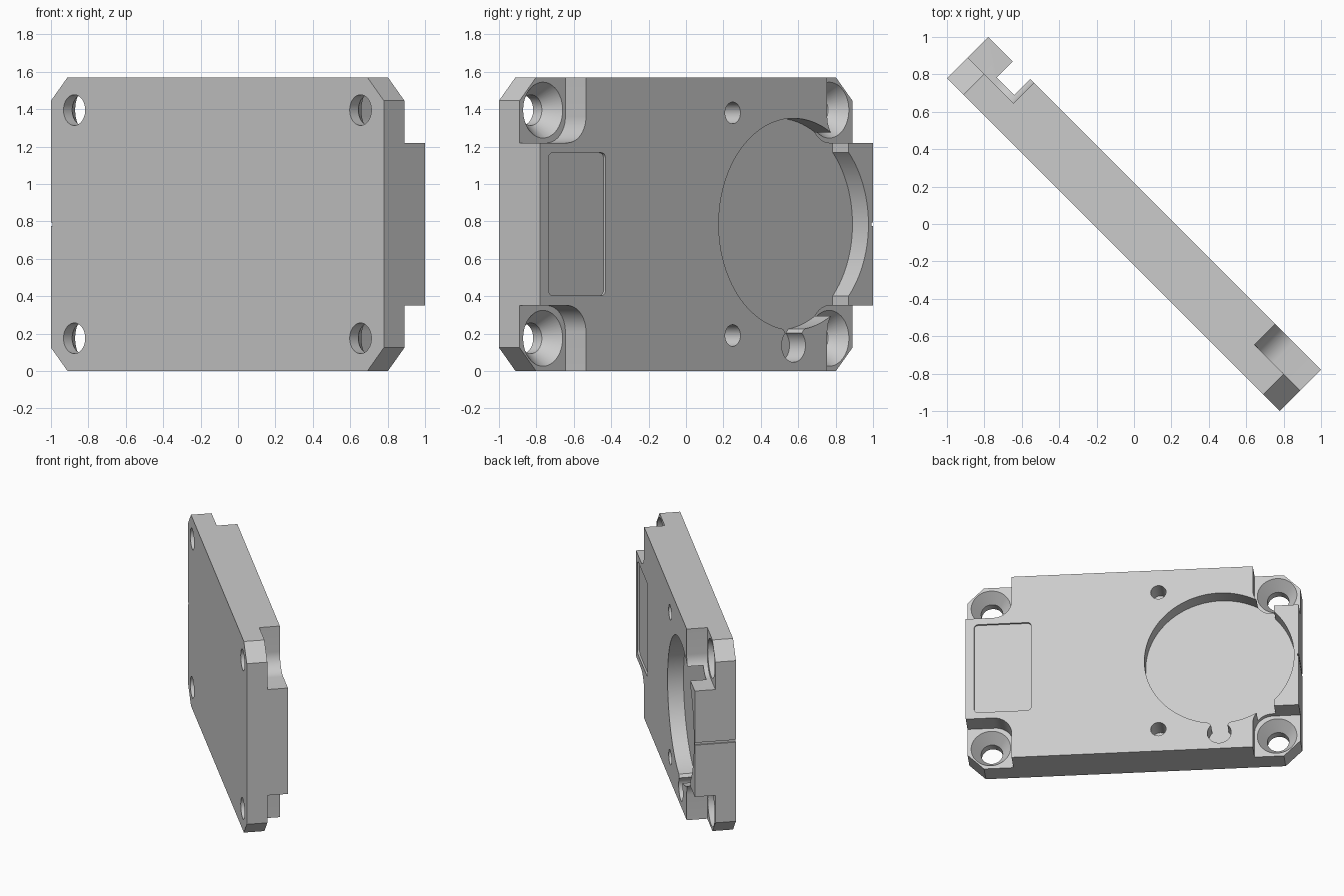
import bpy, bmesh, math
from mathutils import Matrix

cube = bpy.data.objects.get("Cube")
if cube:
    bpy.data.objects.remove(cube, do_unlink=True)

HALF_L, HALF_T, MID = 1.2587, 0.1556, 0.785
FLOOR = 0.035          # floor of the round pocket
TOP = 0.3              # cutters reach past the back face

grey = bpy.data.materials.new("light grey")
grey.use_nodes = True
grey.diffuse_color = (0.6, 0.6, 0.6, 1)
grey.node_tree.nodes["Principled BSDF"].inputs["Base Color"].default_value = (0.6, 0.6, 0.6, 1)


def arc(cx, cz, r, start, end, n):
    """Points on an arc, angles in degrees."""
    return [(cx + r * math.cos(math.radians(start + (end - start) * i / n)),
             cz + r * math.sin(math.radians(start + (end - start) * i / n))) for i in range(n + 1)]


def circle(cx, cz, r, n=48):
    return arc(cx, cz, r, 0, 360, n)[:-1]


def loft(name, front, back, y0, y1):
    """Solid between two matching outlines in the xz plane."""
    bm = bmesh.new()
    a = [bm.verts.new((x, y0, z + MID)) for x, z in front]
    b = [bm.verts.new((x, y1, z + MID)) for x, z in back]
    bm.faces.new(a)
    bm.faces.new(b[::-1])
    for i in range(len(a)):
        j = (i + 1) % len(a)
        bm.faces.new((a[i], b[i], b[j], a[j]))
    bmesh.ops.recalc_face_normals(bm, faces=bm.faces)
    mesh = bpy.data.meshes.new(name)
    bm.to_mesh(mesh)
    bm.free()
    obj = bpy.data.objects.new(name, mesh)
    bpy.context.collection.objects.link(obj)
    return obj


def cut(front, y0, y1=TOP, back=None):
    """Subtract a solid from the plate."""
    cutter = loft("cutter", front, back or front, y0, y1)
    cutter.hide_render = True
    bpy.context.view_layer.objects.active = plate
    mod = plate.modifiers.new("cut", "BOOLEAN")
    mod.operation, mod.solver, mod.object = "DIFFERENCE", "EXACT", cutter
    bpy.ops.object.modifier_apply(modifier=mod.name)
    bpy.data.objects.remove(cutter, do_unlink=True)


def box(x0, x1, z0, z1):
    return [(x0, z0), (x1, z0), (x1, z1), (x0, z1)]


# Plate with chamfered corners
c = 0.125
quarter = [(HALF_L, MID - c), (HALF_L - c, MID)]
outline = (quarter + [(-x, z) for x, z in quarter[::-1]]
           + [(-x, -z) for x, z in quarter] + [(x, -z) for x, z in quarter[::-1]])
plate = loft("cover_plate", outline, outline, -HALF_T, HALF_T)
plate.data.materials.append(grey)

# Round pocket, with the flat cut behind the end wall
cut(circle(-0.658, 0, 0.566, 96), FLOOR)
cut(box(-1.073, -0.95, -0.46, 0.46), FLOOR)

# Keyhole relief below the pocket
cut(circle(-0.658, -0.648, 0.09), FLOOR)
cut([(-0.718, -0.63), (-0.598, -0.63), (-0.598, -0.585), (-0.56, -0.54),
     (-0.56, -0.5), (-0.756, -0.5), (-0.756, -0.54), (-0.718, -0.585)], FLOOR)

# Corner recesses with countersunk screw holes
r = 0.14
recess = [(1.5, 0.435), (1.5, 1)] + [(0.912, 1)] + arc(0.912 + r, 0.435 + r, r, 180, 270, 12)
for sx in (-1, 1):
    for sz in (-1, 1):
        cut([(sx * x, sz * z) for x, z in recess], 0)
        hx, hz = sx * 1.082, sz * 0.61
        cut(circle(hx, hz, 0.082), -TOP)
        cut(circle(hx, hz, 0.082), -0.09, 0.01, circle(hx, hz, 0.157))

# Small blind holes
for sz in (-1, 1):
    cut(circle(-0.198, sz * 0.595, 0.058, 32), 0.0)

# Shallow label recess with rounded corners
q = 0.03
label = []
for cx, cz, a in ((1.195 - q, 0.382 - q, 0), (0.764 + q, 0.382 - q, 90),
                  (0.764 + q, -0.382 + q, 180), (1.195 - q, -0.382 + q, 270)):
    label += arc(cx, cz, q, a, a + 90, 6)
cut(label, HALF_T - 0.015)

# Fine groove across the end wall
cut(box(-1.4, -HALF_L + 0.01, -0.01, 0.01), -TOP)

# Turn the plate to its diagonal stance and shade it
plate.data.transform(Matrix.Rotation(math.radians(-45), 4, "Z"))
bpy.ops.object.select_all(action="DESELECT")
plate.select_set(True)
bpy.context.view_layer.objects.active = plate
bpy.ops.object.shade_smooth_by_angle(angle=math.radians(25))
